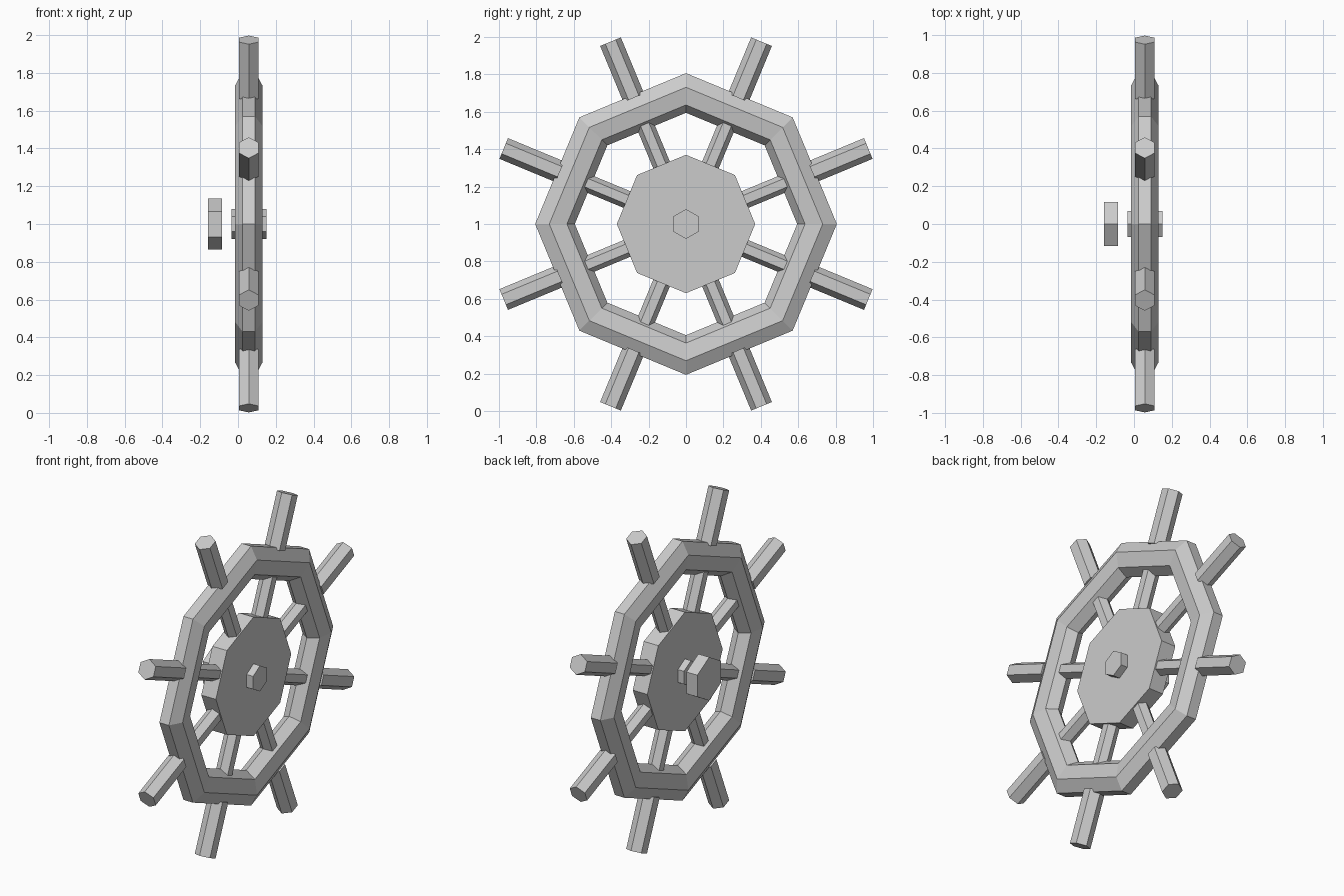
import bpy, bmesh
from math import cos, sin, pi, radians
from mathutils import Matrix, Vector

if "Cube" in bpy.data.objects:
    bpy.data.objects.remove(bpy.data.objects["Cube"])

CX, CZ = 0.057, 1.0
CENTRE = Vector((CX, 0, CZ))


def finish(name, bm):
    bmesh.ops.recalc_face_normals(bm, faces=bm.faces)
    me = bpy.data.meshes.new(name)
    bm.to_mesh(me)
    bm.free()
    ob = bpy.data.objects.new(name, me)
    bpy.context.collection.objects.link(ob)
    return ob


def prism(name, start, end, ref, sides, r, r_end=None):
    """Prism between two points; its first corner points along ref."""
    axis = (end - start).normalized()
    side = axis.cross(ref)
    r_end = r if r_end is None else r_end
    bm = bmesh.new()
    rings = []
    for p, rad in ((start, r), (end, r_end)):
        rings.append([bm.verts.new(p + rad * (cos(2 * pi * i / sides) * ref + sin(2 * pi * i / sides) * side))
                      for i in range(sides)])
    for i in range(sides):
        j = (i + 1) % sides
        bm.faces.new((rings[0][i], rings[0][j], rings[1][j], rings[1][i]))
    bm.faces.new(rings[0])
    bm.faces.new(rings[1])
    return finish(name, bm)


def axial(name, x0, x1, sides, r):
    return prism(name, Vector((x0, 0, CZ)), Vector((x1, 0, CZ)), Vector((0, 0, 1)), sides, r)


# Octagonal rim with a flattened seven-sided section
bm = bmesh.new()
section = [(0.706 + 0.1115 * cos(2 * pi * (k + 0.5) / 7), 0.0755 * sin(2 * pi * (k + 0.5) / 7))
           for k in range(7)]
loops = []
for i in range(8):
    a = i * pi / 4
    loops.append([bm.verts.new((CX + x, r * sin(a), CZ + r * cos(a))) for r, x in section])
for i in range(8):
    p, q = loops[i], loops[(i + 1) % 8]
    for k in range(7):
        m = (k + 1) % 7
        bm.faces.new((p[k], p[m], q[m], q[k]))
finish("rim", bm)

# Spokes with thicker outer handles
for i in range(8):
    a = radians(22.5 + 45 * i)
    d = Vector((0, sin(a), cos(a)))
    t = Vector((0, cos(a), -sin(a)))
    prism(f"spoke_{i}", CENTRE + 0.3 * d, CENTRE + 0.74 * d, t, 6, 0.048)
    prism(f"handle_{i}", CENTRE + 0.73 * d, CENTRE + 1.055 * d, t, 6, 0.06)

# Hub disc, axle and rear mounting nut
axial("hub", CX - 0.05, CX + 0.05, 8, 0.37)
axial("axle", -0.035, 0.152, 6, 0.08)
axial("rear_nut", -0.16, -0.085, 6, 0.135)
